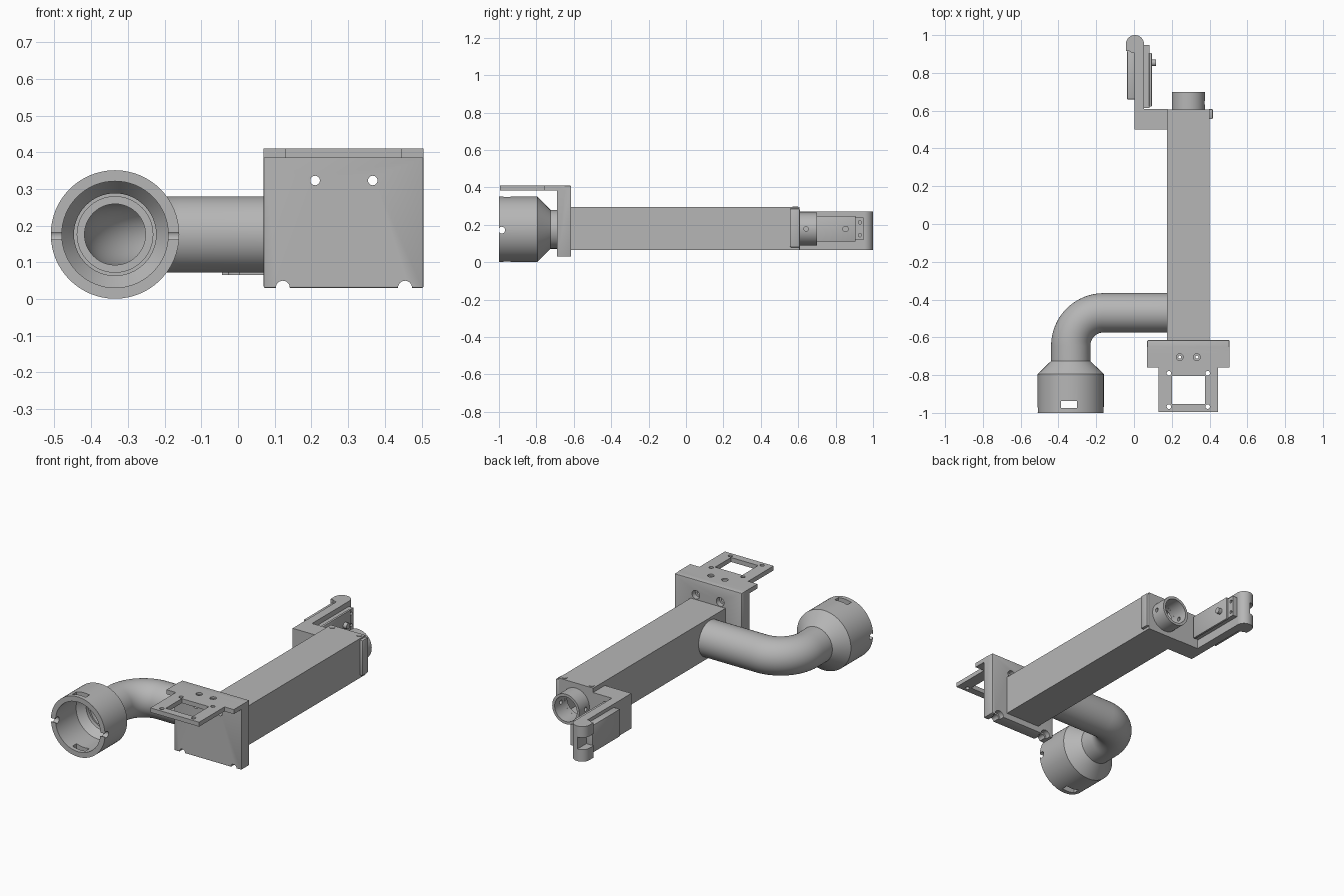
import bpy, bmesh, math
from mathutils import Vector, Matrix

if "Cube" in bpy.data.objects:
    bpy.data.objects.remove(bpy.data.objects["Cube"])

grey = bpy.data.materials.new("machined grey")
grey.use_nodes = True
grey.diffuse_color = (0.47, 0.47, 0.47, 1)
grey.node_tree.nodes["Principled BSDF"].inputs["Base Color"].default_value = grey.diffuse_color


def finish(name, bm):
    bmesh.ops.recalc_face_normals(bm, faces=bm.faces)
    mesh = bpy.data.meshes.new(name)
    bm.to_mesh(mesh)
    bm.free()
    mesh.materials.append(grey)
    ob = bpy.data.objects.new(name, mesh)
    bpy.context.collection.objects.link(ob)
    return ob


def box(name, x, y, z, bevel=0):
    """Box from (min, max) spans, with optionally softened edges."""
    bm = bmesh.new()
    bmesh.ops.create_cube(bm, size=1)
    for v in bm.verts:
        v.co = [s[0] if c < 0 else s[1] for c, s in zip(v.co, (x, y, z))]
    if bevel:
        bmesh.ops.bevel(bm, geom=bm.edges[:], offset=bevel, segments=2,
                        profile=0.5, affect='EDGES')
    return finish(name, bm)


def cyl(name, axis, centre, r, length, sides=32):
    """Cylinder centred on a point, along a named axis."""
    bm = bmesh.new()
    bmesh.ops.create_cone(bm, cap_ends=True, segments=sides, radius1=r, radius2=r, depth=length)
    turn = {'x': Matrix.Rotation(math.pi / 2, 4, 'Y'),
            'y': Matrix.Rotation(math.pi / 2, 4, 'X'), 'z': Matrix()}[axis]
    bm.transform(Matrix.Translation(centre) @ turn)
    return finish(name, bm)


def boolean(ob, tools, operation='DIFFERENCE'):
    """Apply each tool in turn, then discard it."""
    bpy.context.view_layer.objects.active = ob
    for tool in tools:
        tool.hide_render = True
        mod = ob.modifiers.new("cut", 'BOOLEAN')
        mod.operation, mod.solver, mod.object = operation, 'EXACT', tool
        bpy.ops.object.modifier_apply(modifier=mod.name)
        bpy.data.objects.remove(tool)


def hole(axis, centre, r, length):
    return cyl("hole", axis, centre, r, length, 24)


BX, CZ = 0.2875, 0.178      # beam centre line
CUP_X, CUP_Z = -0.335, 0.176
BEND = 0.175

# Hollow square beam, open into the side pipe and the rear spigot
beam = box("beam", (0.175, 0.4), (-0.616, 0.607), (0.065, 0.295))
boolean(beam, [
    box("cavity", (0.197, 0.378), (-0.595, 0.585), (0.087, 0.273)),
    hole('y', (BX, 0.6, CZ), 0.072, 0.1),
    hole('x', (0.18, -0.47, CUP_Z), 0.083, 0.06)])

# Rear spigot with cross holes
spigot = cyl("rear_spigot", 'y', (BX, 0.65, CZ), 0.0875, 0.1, 64)
boolean(spigot, [
    cyl("bore", 'y', (BX, 0.65, CZ), 0.072, 0.2, 64),
    hole('x', (BX, 0.642, CZ), 0.012, 0.4)])

# Screw heads on the beam and the side strip
for i, x in enumerate((0.2, 0.375)):
    cyl(f"beam_screw_{i + 1}", 'z', (x, 0.585, 0.292), 0.015, 0.012, 24)
box("side_strip", (0.395, 0.417), (0.555, 0.609), (0.08, 0.287), 0.006)

# Front mounting plate with its top shelf
plate = box("mounting_plate", (0.07, 0.505), (-0.69, -0.615), (0.03, 0.41), 0.004)
cuts = []
for x in (0.21, 0.367):
    cuts += [hole('y', (x, -0.65, 0.323), 0.013, 0.2),
             hole('y', (x, -0.615, 0.323), 0.025, 0.06)]
for x in (0.122, 0.455):
    cuts += [hole('y', (x, -0.65, 0.031), 0.019, 0.2),
             hole('y', (x, -0.615, 0.031), 0.03, 0.06)]
boolean(plate, [
    box("lip", (0.07, 0.505), (-0.76, -0.65), (0.384, 0.41)),
    box("tongue", (0.13, 0.445), (-0.995, -0.7), (0.384, 0.41))], 'UNION')
cuts.append(box("window", (0.2, 0.375), (-0.952, -0.805), (0.3, 0.5)))
for x in (0.185, 0.39):
    for y in (-0.79, -0.967):
        cuts.append(hole('z', (x, y, 0.4), 0.012, 0.1))
for x in (0.242, 0.333):
    cuts += [hole('z', (x, -0.705, 0.4), 0.008, 0.1),
             hole('z', (x, -0.705, 0.41), 0.018, 0.02)]
boolean(plate, cuts)


# Elbow pipe flaring into a hollow cup, as one closed run of rings
def elbow_rings(r):
    rings = [((0.18, -0.47), 0, r)]
    for i in range(17):
        t = math.pi / 2 * i / 16
        rings.append(((CUP_X + BEND - BEND * math.sin(t),
                       -0.47 - BEND + BEND * math.cos(t)), t, r))
    return rings


cup_profile = [(-0.725, 0.104), (-0.795, 0.175), (-1, 0.175), (-1, 0.145), (-0.81, 0.145),
               (-0.765, 0.112), (-0.745, 0.112), (-0.745, 0.103), (-0.725, 0.103), (-0.725, 0.083)]
stations = elbow_rings(0.104)
stations += [((CUP_X, y), math.pi / 2, r) for y, r in cup_profile]
stations += elbow_rings(0.083)[::-1]
bm = bmesh.new()
SIDES = 64
rings = []
for (px, py), t, r in stations:
    side = Vector((-math.sin(t), math.cos(t), 0))
    ring = []
    for k in range(SIDES):
        a = math.tau * k / SIDES
        offset = side * math.cos(a) + Vector((0, 0, math.sin(a)))
        ring.append(bm.verts.new(Vector((px, py, CUP_Z)) + offset * r))
    rings.append(ring)
for i, ring in enumerate(rings):
    after = rings[(i + 1) % len(rings)]
    for k in range(SIDES):
        n = (k + 1) % SIDES
        bm.faces.new((ring[k], ring[n], after[n], after[k]))
pipe = finish("elbow_pipe_and_cup", bm)
boolean(pipe, [
    hole('x', (CUP_X, -0.985, 0.172), 0.018, 0.5),
    box("slots", (-0.387, -0.303), (-0.975, -0.938), (-0.1, 0.5))])

# Rear side bracket: foot, arm and rounded tip with a notch
Z = (0.065, 0.27)
bracket = box("side_bracket", (0.003, 0.178), (0.5, 0.609), Z)
boolean(bracket, [
    box("arm", (0.003, 0.053), (0.55, 0.955), Z),
    box("tip_base", (-0.043, 0.053), (0.915, 0.952), Z),
    cyl("tip_round", 'z', (0.005, 0.952, sum(Z) / 2), 0.048, Z[1] - Z[0], 48)], 'UNION')
boolean(bracket, [box("notch", (-0.1, 0.003), (0.9, 1.1), (0.135, 0.205))])

# Plates clamped on both sides of the arm, with a knob
box("outer_clamp", (-0.036, 0.006), (0.66, 0.916), (0.09, 0.25), 0.003)
base = box("inner_clamp_base", (0.05, 0.082), (0.615, 0.948), (0.118, 0.24))
boolean(base, [hole('x', (0.08, 0.93, z), 0.009, 0.03) for z in (0.145, 0.213)])
box("inner_clamp", (0.08, 0.094), (0.622, 0.906), (0.11, 0.247), 0.003)
cyl("clamp_knob", 'x', (0.1, 0.853, CZ), 0.017, 0.032, 24)

# Smooth the round parts while keeping hard edges
bpy.ops.object.select_all(action='DESELECT')
for ob in bpy.context.collection.objects:
    if ob.type == 'MESH' and grey.name in ob.data.materials:
        ob.select_set(True)
        bpy.context.view_layer.objects.active = ob
bpy.ops.object.shade_smooth_by_angle(angle=math.radians(30))
